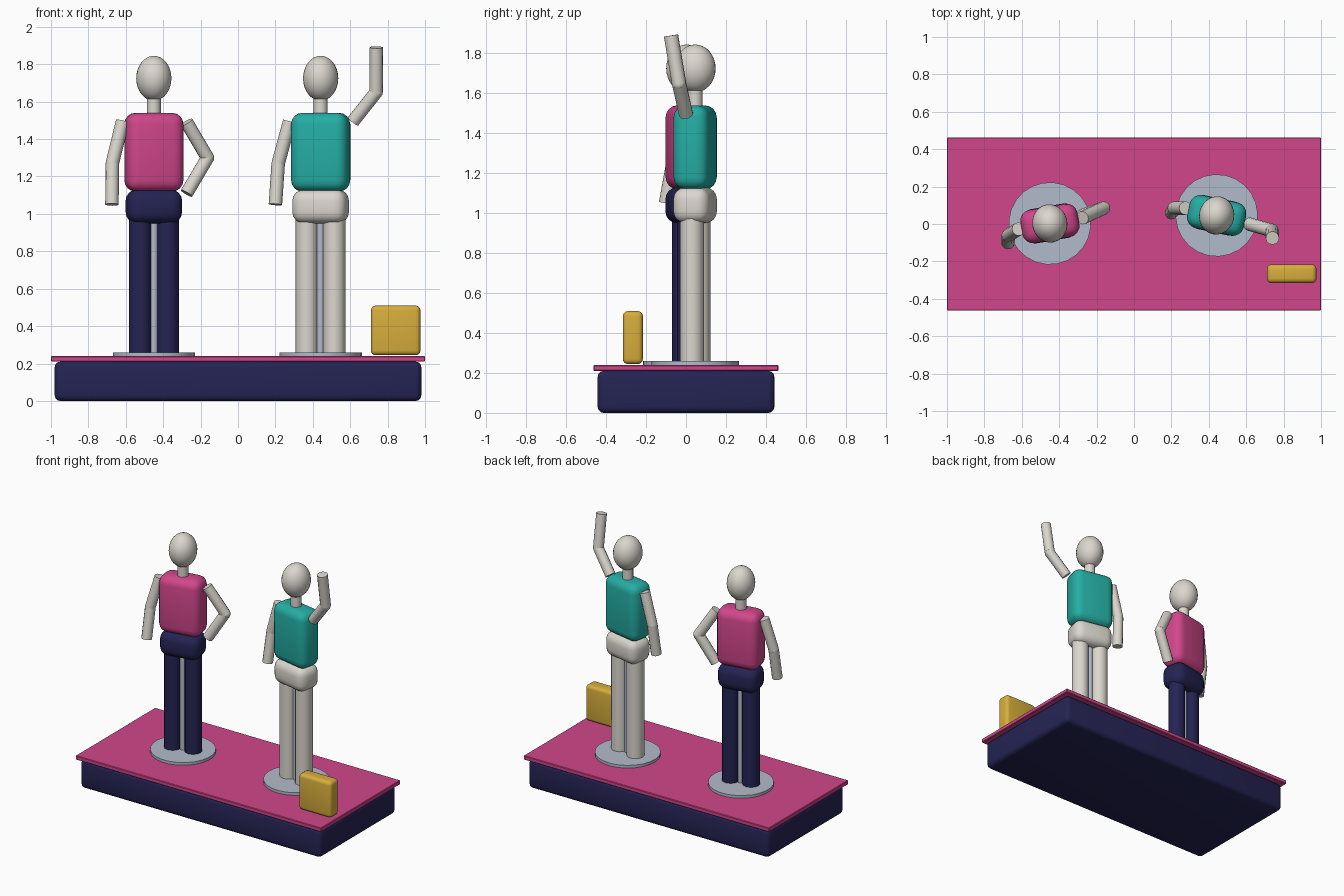
import bpy
from math import radians, cos, sin
from mathutils import Vector

if "Cube" in bpy.data.objects:
    bpy.data.objects.remove(bpy.data.objects["Cube"])


def colour(name, rgb):
    m = bpy.data.materials.new(name)
    m.diffuse_color = (*rgb, 1)
    m.use_nodes = True
    m.node_tree.nodes["Principled BSDF"].inputs["Base Color"].default_value = m.diffuse_color
    return m


PINK = colour("pink", (0.64, 0.062, 0.26))
NAVY = colour("navy", (0.018, 0.017, 0.088))
TEAL = colour("teal", (0.018, 0.42, 0.37))
IVORY = colour("ivory", (0.71, 0.68, 0.62))
STEEL = colour("pale steel", (0.45, 0.50, 0.60))
GOLD = colour("gold", (0.68, 0.42, 0.045))


def finish(name, mat, smooth=30):
    ob = bpy.context.object
    ob.name = name
    ob.data.materials.append(mat)
    bpy.ops.object.shade_smooth_by_angle(angle=radians(smooth))
    return ob


def box(name, mat, centre, size, radius, turn=0, segments=4):
    bpy.ops.mesh.primitive_cube_add(size=1, location=centre)
    ob = bpy.context.object
    ob.scale = size
    bpy.ops.object.transform_apply(location=False, rotation=False, scale=True)
    ob.rotation_euler.z = turn
    bev = ob.modifiers.new("Rounding", 'BEVEL')
    bev.width, bev.segments = radius, segments
    bpy.ops.object.modifier_apply(modifier=bev.name)
    return finish(name, mat)


def rod(name, mat, a, b, radius, sides=12):
    a, b = Vector(a), Vector(b)
    d = b - a
    bpy.ops.mesh.primitive_cylinder_add(vertices=sides, radius=radius, depth=d.length,
                                        location=(a + b) / 2,
                                        rotation=d.to_track_quat('Z', 'Y').to_euler())
    return finish(name, mat, 31)


def ball(name, mat, centre, scale, segments=24, rings=16):
    bpy.ops.mesh.primitive_uv_sphere_add(segments=segments, ring_count=rings,
                                         radius=1, location=centre)
    bpy.context.object.scale = scale
    return finish(name, mat, 60)


def arm(name, shoulder, elbow, hand):
    rod(name + "_upper_arm", IVORY, shoulder, elbow, 0.036)
    ball(name + "_elbow", IVORY, elbow, (0.036,) * 3, 12, 8)
    rod(name + "_forearm", IVORY, elbow, hand, 0.036)


def mannequin(name, x, y, degrees, shirt, trousers, arms):
    t = radians(degrees)
    # stand
    bpy.ops.mesh.primitive_cylinder_add(vertices=24, radius=0.22, depth=0.02,
                                        location=(x, y, 0.25), rotation=(0, 0, t))
    finish(name + "_stand_disc", STEEL)
    rod(name + "_stand_pole", STEEL, (x, y, 0.25), (x, y, 1.0), 0.022)
    # legs
    for side, s in (("left", -1), ("right", 1)):
        lx, ly = x + s * 0.075 * cos(t), y + s * 0.075 * sin(t)
        rod(f"{name}_{side}_leg", trousers, (lx, ly, 0.255), (lx, ly, 1.02), 0.06)
    # body
    box(name + "_hips", trousers, (x, y, 1.04), (0.295, 0.185, 0.18), 0.06, t)
    box(name + "_torso", shirt, (x, y, 1.33), (0.31, 0.18, 0.42), 0.06, t)
    rod(name + "_neck", IVORY, (x, y, 1.50), (x, y, 1.65), 0.037, 16)
    head = ball(name + "_head", IVORY, (x, y, 1.725), (0.094, 0.103, 0.12))
    head.rotation_euler.z = t
    for side, points in arms.items():
        arm(f"{name}_{side}", *points)


# plinth
box("plinth", NAVY, (0, 0, 0.105), (1.96, 0.885, 0.21), 0.03, segments=3)
box("plinth_top", PINK, (0, 0, 0.225), (2.0, 0.925, 0.03), 0.004, segments=1)

# figure with a hand on its hip
mannequin("posing_figure", -0.45, 0.003, 10, PINK, NAVY, {
    "left": ((-0.617, -0.027, 1.495), (-0.672, -0.06, 1.27), (-0.674, -0.10, 1.05)),
    "right": ((-0.275, 0.033, 1.49), (-0.163, 0.085, 1.30), (-0.275, 0.045, 1.11)),
})

# figure with a raised hand
mannequin("waving_figure", 0.442, 0.046, -12, TEAL, IVORY, {
    "left": ((0.276, 0.085, 1.495), (0.215, 0.085, 1.27), (0.20, 0.06, 1.05)),
    "right": ((0.615, 0.0, 1.495), (0.738, -0.035, 1.65), (0.74, -0.075, 1.89)),
})

# small display case
box("gold_case", GOLD, (0.843, -0.266, 0.377), (0.265, 0.10, 0.265), 0.025)
